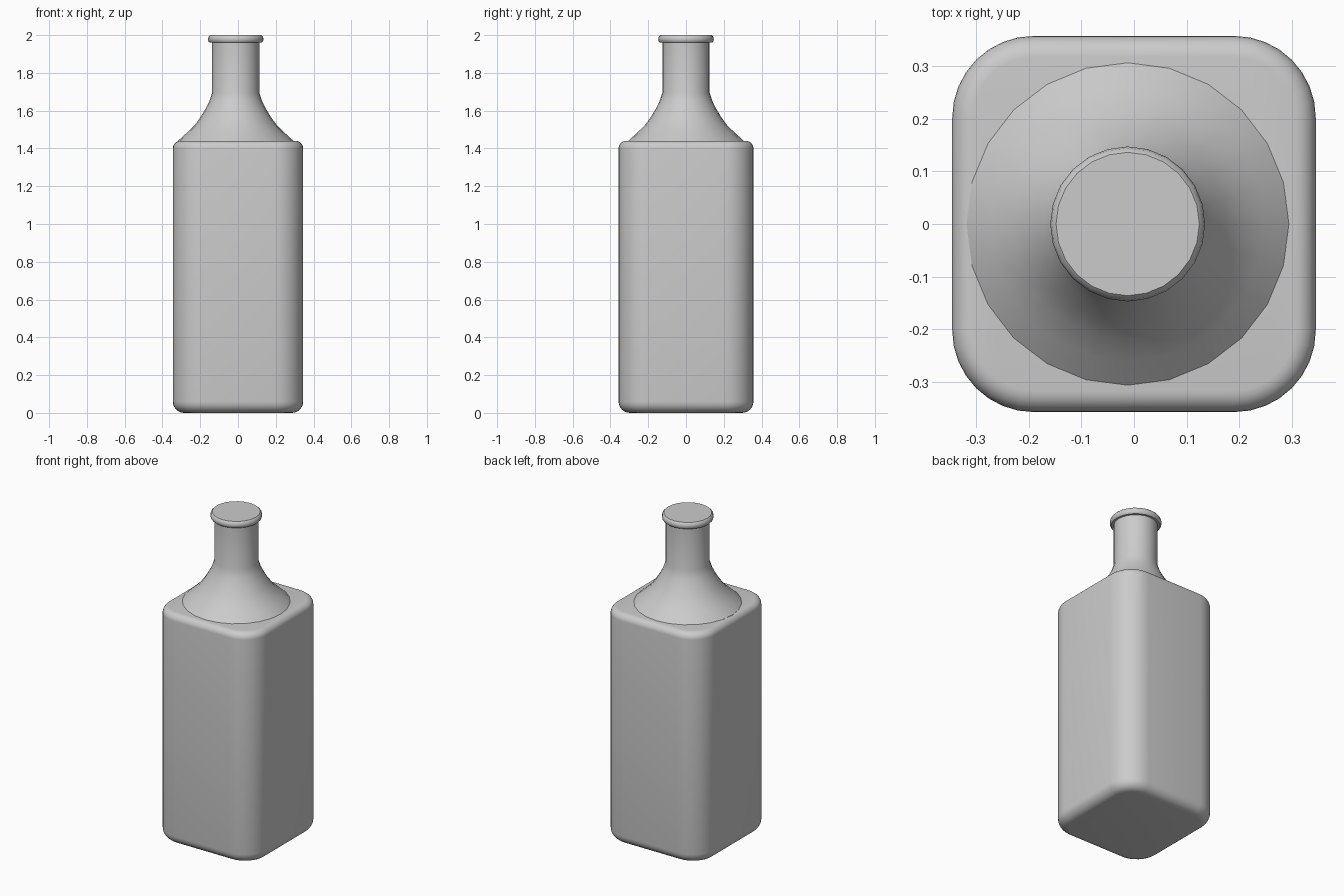
import bpy, bmesh
from math import sin, cos, pi, radians

cube = bpy.data.objects.get("Cube")
if cube:
    bpy.data.objects.remove(cube, do_unlink=True)

grey = bpy.data.materials.new("plain grey")
grey.use_nodes = True
grey.diffuse_color = (0.6, 0.6, 0.6, 1)
grey.node_tree.nodes["Principled BSDF"].inputs["Base Color"].default_value = (0.6, 0.6, 0.6, 1)


def loft(name, rings):
    """Skin a stack of equal-length rings and cap both ends."""
    bm = bmesh.new()
    loops = [[bm.verts.new(p) for p in ring] for ring in rings]
    n = len(loops[0])
    for low, high in zip(loops, loops[1:]):
        for i in range(n):
            j = (i + 1) % n
            bm.faces.new((low[i], low[j], high[j], high[i]))
    bm.faces.new(loops[0][::-1])
    bm.faces.new(loops[-1])
    mesh = bpy.data.meshes.new(name)
    bm.to_mesh(mesh)
    bm.free()
    mesh.materials.append(grey)
    obj = bpy.data.objects.new(name, mesh)
    bpy.context.collection.objects.link(obj)
    bpy.ops.object.select_all(action='DESELECT')
    obj.select_set(True)
    bpy.context.view_layer.objects.active = obj
    bpy.ops.object.shade_smooth_by_angle(angle=radians(40))
    return obj


def rounded_rect(inset, z, hx=0.345, hy=0.357, r=0.155, steps=8):
    """Rounded rectangle ring, shrunk inwards by inset."""
    ring = []
    for q, (sx, sy) in enumerate([(1, 1), (-1, 1), (-1, -1), (1, -1)]):
        for k in range(steps + 1):
            a = (q + k / steps) * pi / 2
            ring.append((sx * (hx - r) + (r - inset) * cos(a),
                         sy * (hy - r) + (r - inset) * sin(a), z))
    return ring


def circle(r, z, cx=-0.012, sides=24):
    return [(cx + r * cos(2 * pi * i / sides), r * sin(2 * pi * i / sides), z)
            for i in range(sides)]


# Square body with rounded rims at the bottom and top
height, foot, rim, steps = 1.44, 0.06, 0.04, 6
arc = [k / steps * pi / 2 for k in range(steps + 1)]
body = [rounded_rect(foot * (1 - sin(a)), foot * (1 - cos(a))) for a in arc]
body += [rounded_rect(rim * (1 - cos(a)), height - rim * (1 - sin(a))) for a in arc]
loft("bottle_body", body)

# Flared shoulder, straight neck and rolled lip
profile = [(0.306, 1.43), (0.306, 1.44), (0.26, 1.482), (0.22, 1.52), (0.187, 1.565),
           (0.16, 1.61), (0.14, 1.65), (0.125, 1.695), (0.125, 1.96), (0.138, 1.96),
           (0.144, 1.966), (0.147, 1.978), (0.144, 1.992), (0.136, 2.0)]
loft("bottle_neck", [circle(r, z) for r, z in profile])
